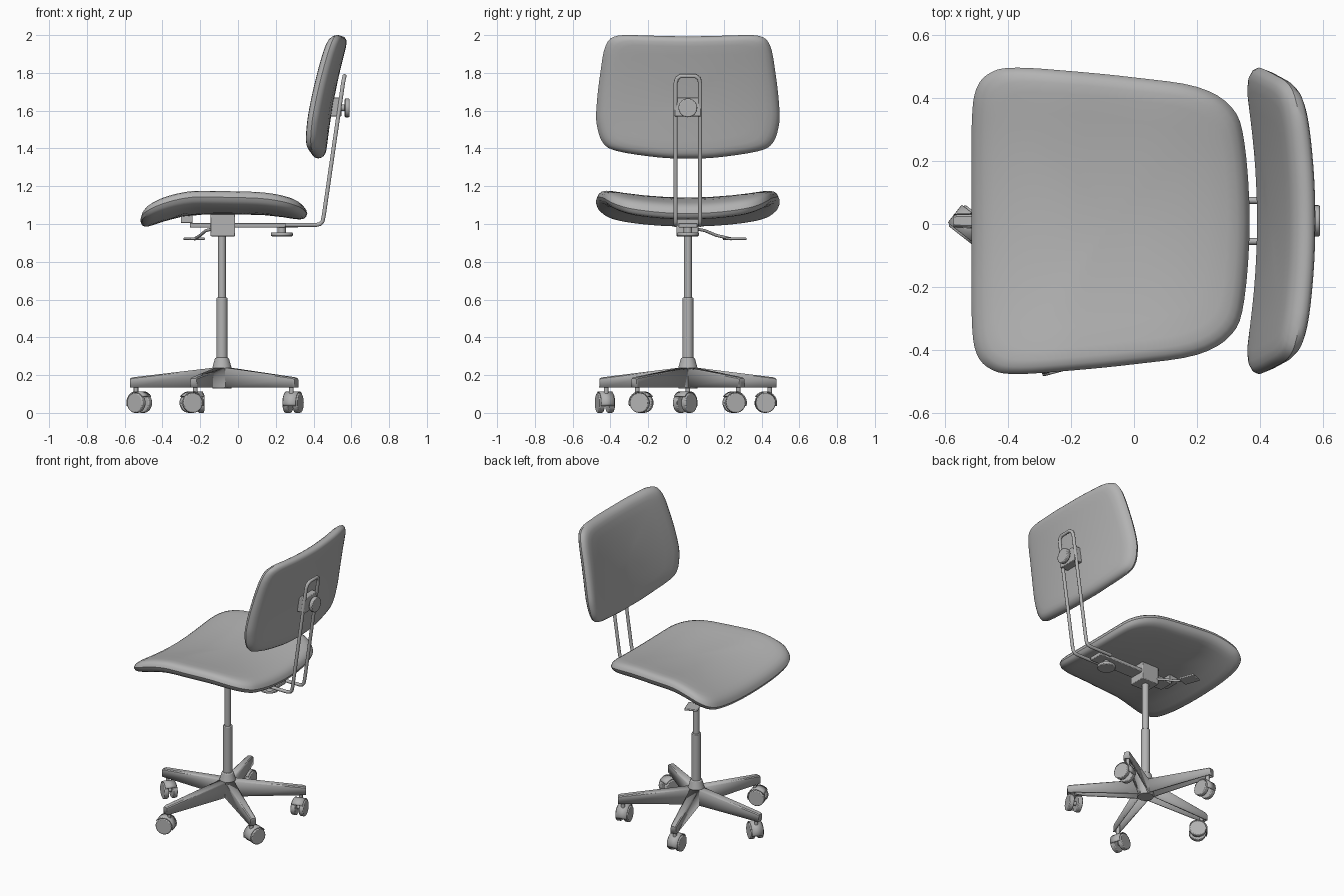
import bpy, bmesh, math
from mathutils import Vector, Matrix

if "Cube" in bpy.data.objects:
    bpy.data.objects.remove(bpy.data.objects["Cube"])

grey = bpy.data.materials.new("plain grey")
grey.diffuse_color = (0.45, 0.45, 0.45, 1)
grey.use_nodes = True
grey.node_tree.nodes["Principled BSDF"].inputs["Base Color"].default_value = grey.diffuse_color
CX, CY = -0.085, 0.01   # column axis


def finish(bm, name, solid=0.0, bevel=0.0):
    me = bpy.data.meshes.new(name)
    bm.to_mesh(me)
    bm.free()
    ob = bpy.data.objects.new(name, me)
    bpy.context.collection.objects.link(ob)
    me.materials.append(grey)
    if solid:
        m = ob.modifiers.new("solid", 'SOLIDIFY')
        m.thickness, m.offset = solid, -1
    if bevel:
        m = ob.modifiers.new("bevel", 'BEVEL')
        m.width, m.segments = bevel, 2
    bpy.ops.object.select_all(action='DESELECT')
    ob.select_set(True)
    bpy.context.view_layer.objects.active = ob
    bpy.ops.object.shade_smooth_by_angle(angle=math.radians(35))
    return ob


def cyl(name, a, b, r1, r2=None, seg=24, bevel=0.0):
    a, b = Vector(a), Vector(b)
    d = b - a
    mat = Matrix.Translation((a + b) / 2) @ d.to_track_quat('Z', 'Y').to_matrix().to_4x4()
    bm = bmesh.new()
    bmesh.ops.create_cone(bm, cap_ends=True, segments=seg, radius1=r1,
                          radius2=r1 if r2 is None else r2, depth=d.length, matrix=mat)
    return finish(bm, name, bevel=bevel)


def box(name, lo, hi, bevel=0.004, turn=0.0):
    lo, hi = Vector(lo), Vector(hi)
    bm = bmesh.new()
    mat = (Matrix.Translation((lo + hi) / 2) @ Matrix.Rotation(turn, 4, 'Z')
           @ Matrix.Diagonal((*(hi - lo), 1)))
    bmesh.ops.create_cube(bm, size=1, matrix=mat)
    return finish(bm, name, bevel=bevel)


def tube(name, pts, r):
    cu = bpy.data.curves.new(name, 'CURVE')
    cu.dimensions = '3D'
    cu.bevel_depth, cu.bevel_resolution, cu.use_fill_caps = r, 3, True
    sp = cu.splines.new('POLY')
    sp.points.add(len(pts) - 1)
    for p, co in zip(sp.points, pts):
        p.co = (*co, 1)
    ob = bpy.data.objects.new(name, cu)
    bpy.context.collection.objects.link(ob)
    cu.materials.append(grey)
    bpy.ops.object.select_all(action='DESELECT')
    ob.select_set(True)
    bpy.context.view_layer.objects.active = ob
    bpy.ops.object.convert(target='MESH')
    bpy.ops.object.shade_smooth_by_angle(angle=math.radians(40))


def smooth_loop(half, n=4):
    """Mirror a half outline and smooth it into a closed loop."""
    c = [Vector(p) for p in half] + [Vector((-u, v)) for u, v in half[-2:0:-1]]
    out = []
    for i in range(len(c)):
        a, b, d, e = (c[(i + k) % len(c)] for k in (-1, 0, 1, 2))
        for j in range(n):
            t = j / n
            out.append(0.5 * (2 * b + (d - a) * t + (2 * a - 5 * b + 4 * d - e) * t * t
                              + (3 * b - a - 3 * d + e) * t ** 3))
    return out


def pad(name, half, centre, thick, place):
    """Cushion: concentric rings of the outline with a rounded rim."""
    loop, c = smooth_loop(half), Vector(centre)
    rim = [(.25, 1), (.5, 1), (.7, 1), (.84, .98), (.91, .9), (.955, .72), (.985, .42), (1, 0)]
    section = rim + [(s, -h) for s, h in rim[-2::-1]]
    bm = bmesh.new()
    rings = []
    for s, h in section:
        rings.append([bm.verts.new(place(*(c + s * (p - c)), h * thick)) for p in loop])
    n = len(loop)
    for a, b in zip(rings, rings[1:]):
        for i in range(n):
            bm.faces.new((a[i], a[(i + 1) % n], b[(i + 1) % n], b[i]))
    for ring, h in ((rings[0], thick), (rings[-1], -thick)):
        mid = bm.verts.new(place(*c, h))
        for i in range(n):
            bm.faces.new((ring[i], ring[(i + 1) % n], mid))
    bmesh.ops.recalc_face_normals(bm, faces=bm.faces)
    return finish(bm, name)


# Seat: saddle across, rolled nose at the front, slight drop at the rear
def seat_place(u, v, h):
    nose = max(0, min(1.05, (-0.2 - v) / 0.315))
    rear = max(0, (v - 0.05) / 0.31)
    z = 1.095 - 0.085 * nose ** 1.7 - 0.038 * rear ** 2 + 0.05 * (u / 0.48) ** 2
    return v, u + CY, z + h


pad("seat", [(0, -.515), (.3, -.515), (.42, -.5), (.473, -.45), (.486, -.37), (.475, -.2),
             (.455, 0), (.425, .2), (.36, .31), (.25, .35), (0, .367)],
    (0, -0.07), 0.045, seat_place)


# Backrest: leans back and wraps forward at the sides
def back_place(u, v, h):
    t = (v - 1.35) / 0.65
    return .425 + .06 * t + .065 * t * t - .055 * (u / .48) ** 2 + h, u + CY, v


pad("backrest", [(0, 1.993), (.2, 1.997), (.37, 1.997), (.435, 1.945), (.465, 1.79),
                 (.483, 1.63), (.483, 1.53), (.45, 1.43), (.37, 1.385), (.15, 1.352),
                 (0, 1.347)], (0, 1.66), 0.04, back_place)

# Bent wire frame holding the backrest
side = [(.25, .995), (.415, .995), (.435, 1.0), (.448, 1.015), (.455, 1.05), (.556, 1.745)]
bend = [(.561, 1.77, .058), (.564, 1.783, .04)]
right = [(x, .065, z) for x, z in side] + [(x, w, z) for x, z, w in bend]
path = right + [(x, -y, z) for x, y, z in reversed(right)]
tube("back_frame", [(x, y + CY, z) for x, y, z in path], 0.011)

# Backrest clamp and knob
box("back_clamp", (.485, -.06, 1.57), (.548, .08, 1.67))
cyl("clamp_stem", (.54, CY, 1.615), (.575, CY, 1.615), 0.018)
cyl("clamp_knob", (.565, CY, 1.615), (.59, CY, 1.615), 0.05, bevel=0.005)

# Mechanism under the seat
box("seat_bar", (-.255, CY - .05, .982), (.32, CY + .05, 1.006))
box("front_bracket", (-.303, CY - .05, 1.005), (-.24, CY + .05, 1.05))
box("mechanism_box", (-.145, -.05, .935), (-.015, .065, 1.06))
cyl("depth_knob_stem", (.232, CY, .95), (.232, CY, .99), 0.022)
cyl("depth_knob", (.232, CY, .935), (.232, CY, .955), 0.058, bevel=0.005)
tube("height_lever", [(-.13, .05, .975), (-.17, .1, .965), (-.2, .16, .94), (-.23, .24, .921)], 0.008)
box("lever_paddle", (-.275, .205, .915), (-.19, .31, .928), turn=0.35)

# Column
cyl("upper_column", (CX, CY, .58), (CX, CY, 1.0), 0.021)
cyl("lower_column", (CX, CY, .27), (CX, CY, .61), 0.029, bevel=0.004)
cyl("hub_collar", (CX, CY, .235), (CX, CY, .292), 0.052, 0.036, bevel=0.005)
cyl("hub", (CX, CY, .13), (CX, CY, .24), 0.05)

# Star base legs (open channels) with twin wheel casters
trails = {180: -38, 108: -85, 36: -75, -36: 70, -108: 195}
for n, (ang, trail) in enumerate(trails.items(), 1):
    turn = Matrix.Translation((CX, CY, 0)) @ Matrix.Rotation(math.radians(ang), 4, 'Z')
    bm = bmesh.new()
    sec = []
    for r, hw, top in ((.02, .036, .242), (.475, .023, .188), (.487, .02, .182)):
        co = [(r, -hw, .135), (r, -hw * .85, top - .006), (r, -hw * .6, top),
              (r, hw * .6, top), (r, hw * .85, top - .006), (r, hw, .135)]
        sec.append([bm.verts.new(turn @ Vector(p)) for p in co])
    for a, b in zip(sec, sec[1:]):
        for i in range(5):
            bm.faces.new((a[i], b[i], b[i + 1], a[i + 1]))
    bm.faces.new(sec[-1])
    bmesh.ops.recalc_face_normals(bm, faces=bm.faces)
    if next(f for f in bm.faces if abs(f.normal.z) > .9).normal.z < 0:
        bmesh.ops.reverse_faces(bm, faces=bm.faces)
    finish(bm, f"base_leg_{n}", solid=0.009)

    stem = turn @ Vector((.455, 0, 0))
    a = math.radians(trail)
    d = Vector((math.cos(a), math.sin(a), 0))
    ax = Vector((-d.y, d.x, 0))
    up = Vector((0, 0, 1))
    c = stem + d * 0.024 + up * 0.053
    cyl(f"caster_stem_{n}", stem + up * .075, stem + up * .18, 0.012, seg=16)
    cyl(f"caster_axle_{n}", c - ax * .03, c + ax * .03, 0.014, seg=16)
    for k in (-1, 1):
        cyl(f"caster_wheel_{n}_{'ab'[k > 0]}", c + ax * k * .013, c + ax * k * .043,
            0.053, seg=28, bevel=0.005)
    # hood over the wheels
    bm = bmesh.new()
    rows = []
    for i in range(13):
        f = math.radians(35 + i * 13.5)
        p = c + (d * math.cos(f) + up * math.sin(f)) * 0.061
        rows.append([bm.verts.new(p + ax * w) for w in (-.036, .036)])
    for p, q in zip(rows, rows[1:]):
        bm.faces.new((p[0], p[1], q[1], q[0]))
    finish(bm, f"caster_hood_{n}", solid=0.006)
